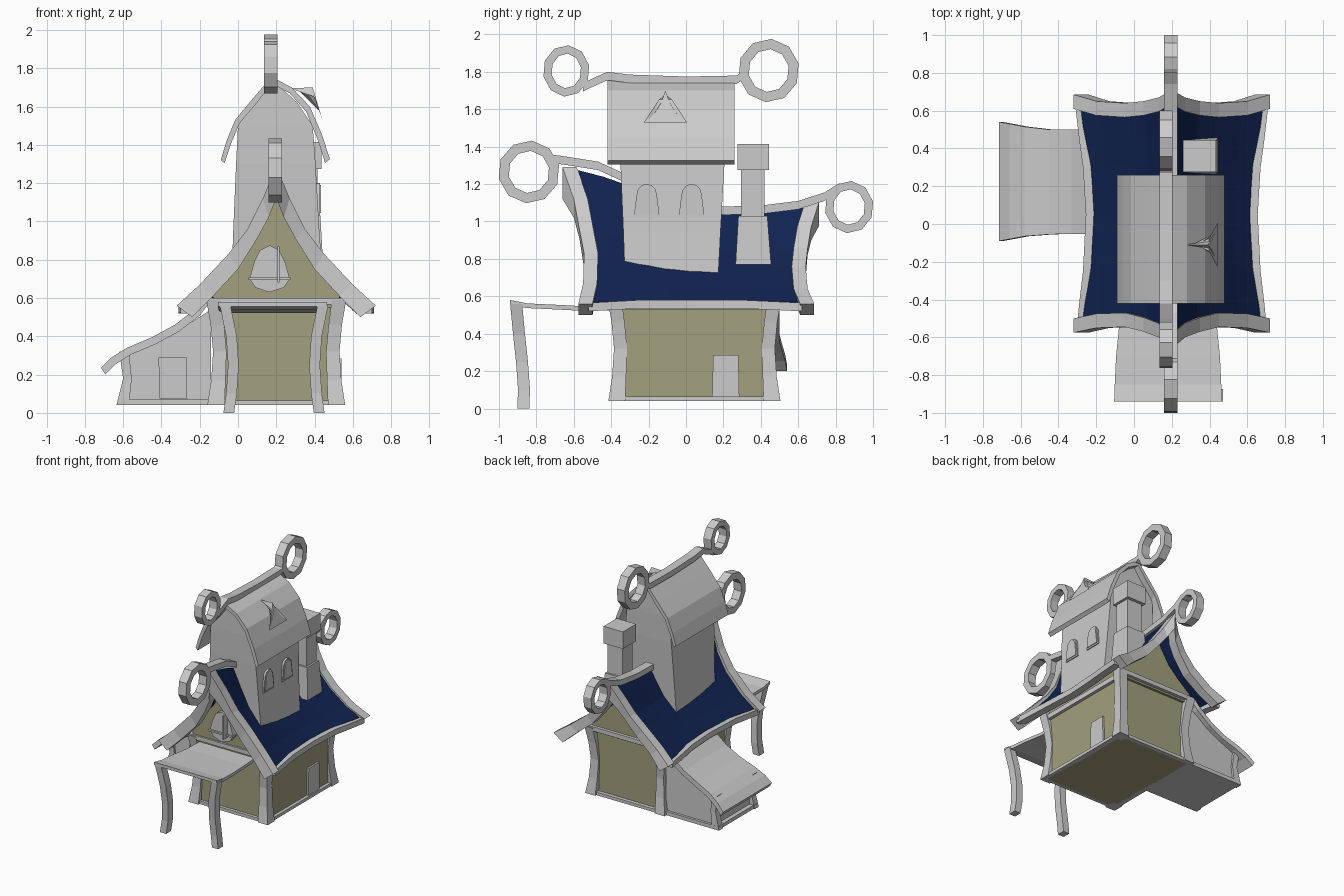
import bpy, bmesh, math

if "Cube" in bpy.data.objects:
    bpy.data.objects.remove(bpy.data.objects["Cube"])

def material(name, rgb):
    m = bpy.data.materials.new(name)
    m.diffuse_color = (*rgb, 1)
    m.use_nodes = True
    m.node_tree.nodes["Principled BSDF"].inputs["Base Color"].default_value = m.diffuse_color
    return m

OLIVE = material("olive_plaster", (0.36, 0.35, 0.21))
BLUE = material("blue_roof", (0.005, 0.016, 0.08))
CX = 0.2  # centre line of the main house

def loft(name, rings, mat=None, closed=False):
    """Bridge equal-sized point rings into one solid."""
    bm = bmesh.new()
    vs = [[bm.verts.new(p) for p in r] for r in rings]
    n = len(rings[0])
    for i in range(len(vs) if closed else len(vs) - 1):
        a, b = vs[i], vs[(i + 1) % len(vs)]
        for j in range(n):
            k = (j + 1) % n
            bm.faces.new((a[j], a[k], b[k], b[j]))
    if not closed:
        bm.faces.new(vs[0][::-1])
        bm.faces.new(vs[-1])
    bmesh.ops.recalc_face_normals(bm, faces=bm.faces)
    me = bpy.data.meshes.new(name)
    bm.to_mesh(me)
    bm.free()
    ob = bpy.data.objects.new(name, me)
    bpy.context.collection.objects.link(ob)
    if mat:
        me.materials.append(mat)
    return ob

def prism(name, pts, axis, a, b, mat=None):
    put = (lambda u, v, c: (c, u, v)) if axis == 'x' else (lambda u, v, c: (u, c, v))
    return loft(name, [[put(u, v, c) for u, v in pts] for c in (a, b)], mat)

def stack(name, levels, mat=None):
    """Levels are (z, x0, x1, y0, y1) rectangles stacked upward."""
    return loft(name, [[(a, c, z), (b, c, z), (b, d, z), (a, d, z)] for z, a, b, c, d in levels], mat)

def box(name, x0, x1, y0, y1, z0, z1, mat=None):
    return stack(name, [(z0, x0, x1, y0, y1), (z1, x0, x1, y0, y1)], mat)

def lerp(x, pts):
    for (a, u), (b, v) in zip(pts, pts[1:]):
        if x <= b:
            return u + (v - u) * max(0, x - a) / (b - a)
    return pts[-1][1]

# Main roof shape: sagging ridge, flared concave slopes
FALL = [(0, 1), (.13, .79), (.29, .55), (.48, .38), (.77, .155), (1, 0)]
RIDGE = [(-.57, 1.28), (-.35, 1.21), (-.1, 1.11), (.2, 1.05), (.4, 1.05), (.62, 1.08)]
WIDTH = [(-.5, .47), (-.25, .44), (.05, .425), (.3, .44), (.59, .48)]

def roof_z(d, y):
    return .57 + (lerp(y, RIDGE) - .57) * lerp(abs(d) / lerp(y, WIDTH), FALL)

ts = [-1, -.77, -.48, -.29, -.13, 0, .13, .29, .48, .77, 1]
rings = []
for i in range(9):
    top = []
    for t in ts:
        yf = lerp(abs(t), [(0, -.6), (.4, -.54), (1, -.5)])
        yb = lerp(abs(t), [(0, .65), (.4, .59), (1, .595)])
        y = yf + (yb - yf) * i / 8
        d = t * lerp(y, WIDTH)
        top.append((CX + d, y, roof_z(d, y)))
    rings.append(top + [(x, y, z - .035) for x, y, z in reversed(top)])
loft("main_roof", rings, BLUE)

# Olive walls and gables
box("main_walls", -.125, .525, -.375, .46, .04, .58, OLIVE)
rings = []
for y in (-.4, -.2, 0, .2, .48):
    ds = [-.34, -.24, -.15, -.07, 0, .07, .15, .24, .34]
    rings.append([(CX - .32, y, .55)] + [(CX + d, y, roof_z(d, y) - .02) for d in ds] + [(CX + .32, y, .55)])
loft("gables", rings, OLIVE)

# Curved corner posts
for sx in (-1, 1):
    for sy in (-1, 1):
        lv = []
        for z, off, w in ((.04, .005, .09), (.17, -.015, .075), (.32, -.025, .07), (.46, -.012, .07), (.59, .01, .075)):
            x = CX + sx * (.355 + off)
            y = .045 + sy * (.455 + off)
            xi, yi = x - sx * w, y - sy * w
            lv.append((z, min(x, xi), max(x, xi), min(y, yi), max(y, yi)))
        stack("corner_post", lv)

# Sills and cross beams
for y0, y1 in ((-.4, -.36), (.45, .49)):
    box("end_sill", -.12, .52, y0, y1, .04, .065)
    box("cross_beam", -.16, .56, y0 - .015, y1 + .015, .565, .6)
for x0, x1 in ((-.15, -.11), (.51, .55)):
    box("side_sill", x0, x1, -.35, .44, .04, .065)
    box("side_beam", x0, x1, -.38, .47, .53, .57)

# Barge boards at both gable ends
OUT = [(0, 1.29), (.07, 1.12), (.15, .96), (.25, .83), (.40, .67), (.52, .56)]
INN = [(0, 1.12), (.04, 1.02), (.1, .91), (.2, .75), (.33, .61), (.44, .5)]
for name, k, ys, th in (("front_barge", 1, [-.66, -.6, -.57, -.545, -.55, -.575], .075),
                        ("rear_barge", .74, [.71, .67, .65, .64, .65, .685], -.075)):
    idx = [(-1, i) for i in range(5, 0, -1)] + [(1, i) for i in range(6)]
    rings = []
    for s, i in idx:
        (a, za), (b, zb) = [(CX + s * d, .56 + (z - .56) * (k if z > .56 else 1)) for d, z in (OUT[i], INN[i])]
        y = ys[i]
        rings.append([(a, y, za), (a, y + th, za), (b, y + th, zb), (b, y, zb)])
    loft(name, rings)

# Eave boards
for s in (-1, 1):
    rings = []
    for y in (-.52, -.4, -.25, .05, .3, .45, .62):
        x = CX + s * lerp(y, WIDTH)
        z = lerp(y, [(-.52, .52), (-.25, .535), (.3, .535), (.62, .52)])
        rings.append([(x - s * .03, y, z), (x + s * .03, y, z), (x + s * .03, y, z + .045), (x - s * .03, y, z + .045)])
    loft("eave_board", rings)

# Ridge strips with ring-shaped finials
def ridge(name, x, path):
    loft(name, [[(x - .035, y, z), (x + .035, y, z), (x + .035, y, z - .045), (x - .035, y, z - .045)] for y, z in path])

def finial(name, x, cy, cz, ry, rz, w=.055):
    rings = []
    for i in range(10):
        a = 2 * math.pi * (i + .35) / 10
        c, s = math.cos(a), math.sin(a)
        rings.append([(x + h, cy + c * (ry - e), cz + s * (rz - e)) for h, e in ((-.035, 0), (.035, 0), (.035, w), (-.035, w))])
    loft(name, rings, closed=True)

ridge("main_ridge", .195, [(-.74, 1.36), (-.66, 1.35), (-.47, 1.32), (-.35, 1.265), (-.1, 1.14), (.2, 1.08),
                           (.4, 1.085), (.6, 1.11), (.74, 1.155), (.82, 1.205)])
finial("front_finial", .195, -.84, 1.265, .165, .168)
finial("rear_finial", .195, .872, 1.077, .131, .14, .045)
ridge("tower_ridge", .17, [(-.55, 1.74), (-.5, 1.765), (-.42, 1.8), (-.3, 1.785), (0, 1.775), (.27, 1.78), (.33, 1.82)])
finial("tower_front_finial", .17, -.64, 1.805, .125, .138, .045)
finial("tower_rear_finial", .17, .442, 1.807, .164, .17)

# Tower
stack("tower", [(.66, -.035, .445, -.325, .17), (.95, -.025, .425, -.335, .185), (1.3, -.01, .405, -.35, .205),
                (1.5, .0, .39, -.355, .21), (1.62, .075, .31, -.355, .21), (1.73, .16, .19, -.355, .21)])
outer = [(-.09, 1.32), (-.06, 1.42), (-.015, 1.53), (.08, 1.645), (.175, 1.755),
         (.28, 1.7), (.375, 1.6), (.44, 1.45), (.48, 1.325)]
inner = [(.455, 1.305), (.415, 1.43), (.355, 1.575), (.27, 1.67), (.175, 1.72),
         (.1, 1.62), (.01, 1.515), (-.035, 1.41), (-.07, 1.305)]
prism("tower_roof", outer + inner, 'y', -.42, .26)

# Tower windows
for cy in (-.21, .03):
    for m, x1 in ((.068, .428), (.055, .434)):
        arch = [(cy - m, 1.1 - m), (cy + m, 1.1 - m)]
        arch += [(cy + m * .8 * math.cos(a), 1.14 + m * .9 * math.sin(a)) for a in [math.pi * i / 6 for i in range(7)]]
        prism("tower_window", arch, 'x', .39, x1)

# Dormer on the tower roof
tri = [(-.115, 1.53), (-.06, 1.575), (-.025, 1.63), (0, 1.7), (.025, 1.63), (.06, 1.575), (.115, 1.53)]
loft("dormer", [[(.39 + (1.7 - z) * .3, -.11 + d, z) for d, z in tri],
                [(.27 + (1.7 - z) * .75, -.11 + d * .3, z * .25 + 1.27) for d, z in tri]])

# Chimney
stack("chimney_base", [(.77, .25, .445, .265, .455), (1.03, .265, .43, .28, .435)])
box("chimney_shaft", .28, .415, .295, .42, 1.0, 1.3)
box("chimney_cap", .26, .435, .275, .445, 1.275, 1.415)

# Gable window with sill and open pane
bell = [(.06, .7), (.09, .655), (.165, .63), (.24, .655), (.27, .7), (.245, .79), (.215, .85), (.165, .875), (.115, .85), (.085, .79)]
prism("gable_window", bell, 'y', -.45, -.38)
box("window_bar", .055, .275, -.465, -.42, .695, .708)
box("window_pane", .205, .218, -.5, -.42, .68, .87)

# Side door
prism("side_door", [(.14, .065), (.285, .065), (.28, .285), (.145, .285)], 'x', .5, .54)

# Porch canopy and bent posts
rings = []
for y, z, h in ((-.94, .58, .285), (-.85, .562, .282), (-.7, .555, .275), (-.55, .547, .26), (-.37, .55, .25)):
    c = .18
    rings.append([(c - h, y, z), (c + h, y, z), (c + h, y, z - .025), (c - h, y, z - .025)])
loft("porch_canopy", rings)
for s in (-1, 1):
    lv = []
    for z, d, y in ((0, .236, -.87), (.1, .222, -.866), (.25, .212, -.877), (.4, .222, -.893), (.56, .255, -.908)):
        x = .188 + s * d
        lv.append((z, x - .028, x + .028, y - .032, y + .032))
    stack("porch_post", lv)

# Lean-to on the left
prism("lean_to_walls", [(-.59, .04), (-.14, .04), (-.14, .54), (-.25, .47), (-.4, .4), (-.59, .31)], 'y', -.015, .46)
rings = []
for x, z, y0, y1 in ((-.715, .235, -.09, .54), (-.66, .29, -.08, .53), (-.58, .34, -.065, .515), (-.45, .395, -.055, .5),
                     (-.33, .46, -.052, .5), (-.22, .545, -.055, .5), (-.18, .6, -.05, .49)):
    rings.append([(x, y0, z), (x, y1, z), (x + .022, y1, z - .035), (x + .022, y0, z - .035)])
loft("lean_to_roof", rings)
for y in (-.035, .425):
    stack("lean_to_post", [(.04, -.635, -.57, y, y + .055), (.18, -.6, -.555, y + .005, y + .05), (.32, -.62, -.57, y, y + .055)])
    box("lean_to_sill", -.63, -.15, y, y + .055, .04, .07)
box("lean_to_end_sill", -.625, -.585, 0, .45, .04, .07)
prism("lean_to_door", [(-.41, .075), (-.265, .075), (-.27, .29), (-.415, .29)], 'y', -.04, 0)
